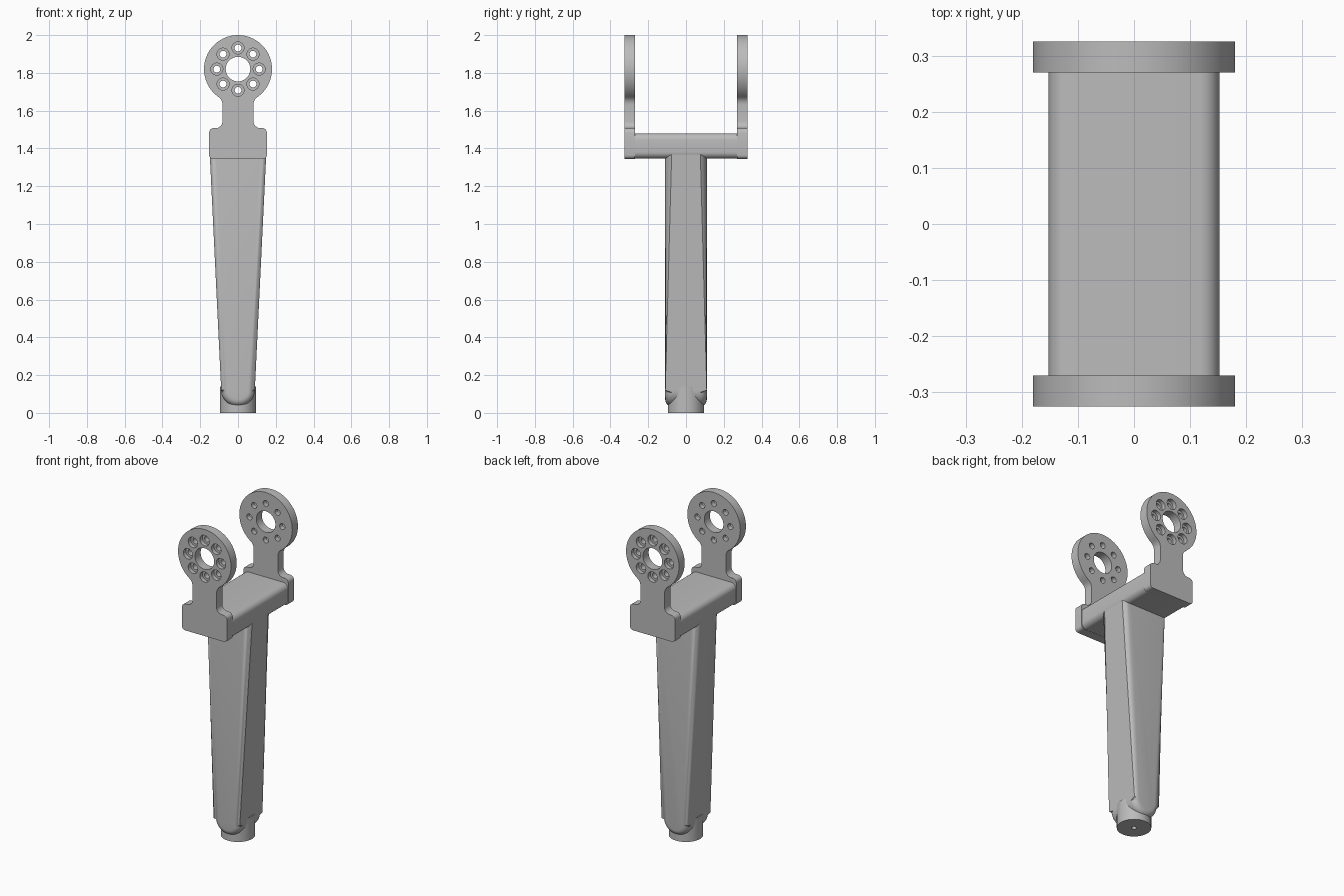
import bpy, bmesh
from math import sin, cos, pi, radians, atan2, sqrt

if "Cube" in bpy.data.objects:
    bpy.data.objects.remove(bpy.data.objects["Cube"])

GREY = (0.5, 0.5, 0.5, 1)
metal = bpy.data.materials.new("plain grey")
metal.use_nodes = True
metal.diffuse_color = GREY
metal.node_tree.nodes["Principled BSDF"].inputs["Base Color"].default_value = GREY


def finish(bm, name):
    bmesh.ops.recalc_face_normals(bm, faces=bm.faces)
    mesh = bpy.data.meshes.new(name)
    bm.to_mesh(mesh)
    bm.free()
    mesh.materials.append(metal)
    obj = bpy.data.objects.new(name, mesh)
    bpy.context.collection.objects.link(obj)
    return obj


def select_only(obj):
    bpy.ops.object.select_all(action="DESELECT")
    obj.select_set(True)
    bpy.context.view_layer.objects.active = obj


def smooth(obj):
    select_only(obj)
    bpy.ops.object.shade_smooth_by_angle(angle=radians(30))


def cut(obj, cutter):
    mod = obj.modifiers.new("holes", "BOOLEAN")
    mod.operation = "DIFFERENCE"
    mod.solver = "EXACT"
    mod.object = cutter
    select_only(obj)
    bpy.ops.object.modifier_apply(modifier=mod.name)


def arc(cx, cz, rx, start, end, steps, rz=None):
    rz = rx if rz is None else rz
    angles = [radians(start + (end - start) * i / steps) for i in range(steps + 1)]
    return [(cx + rx * cos(a), cz + rz * sin(a)) for a in angles]


def mirrored(half):
    """Close a right-hand outline with its reflection in x."""
    return half + [(-x, z) for x, z in reversed(half) if x > 1e-5]


def slab(outline, y0, y1, edge_round=0):
    """Extrude an x-z outline along y, optionally rounding both rims."""
    bm = bmesh.new()
    face = bm.faces.new([bm.verts.new((x, y0, z)) for x, z in outline])
    ret = bmesh.ops.extrude_face_region(bm, geom=[face])
    for v in ret["geom"]:
        if isinstance(v, bmesh.types.BMVert):
            v.co.y = y1
    if edge_round:
        rims = [e for e in bm.edges if abs(e.verts[0].co.y - e.verts[1].co.y) < 1e-6]
        bmesh.ops.bevel(bm, geom=rims, offset=edge_round, segments=6,
                        profile=0.5, affect="EDGES", clamp_overlap=True)
    return bm


def lathe(bm, steps, place, sides=32):
    """Add a capped stepped cylinder; steps are (radius, distance along axis)."""
    rings = [[bm.verts.new(place(r * cos(2 * pi * i / sides), r * sin(2 * pi * i / sides), d))
              for i in range(sides)] for r, d in steps]
    bm.faces.new(rings[0])
    bm.faces.new(rings[-1])
    for a, b in zip(rings, rings[1:]):
        for i in range(sides):
            j = (i + 1) % sides
            bm.faces.new((a[i], a[j], b[j], b[i]))


# Fork plate outline: shoulder, neck and round eye
EYE_Z, EYE_R, NECK, BLEND = 1.82, 0.18, 0.082, 0.05
WIDE, BASE, SHOULDER = 0.153, 1.345, 1.508
bx = NECK + BLEND
bz = EYE_Z - sqrt((EYE_R + BLEND) ** 2 - bx ** 2)
turn = atan2(EYE_Z - bz, bx) * 180 / pi
half = arc(WIDE - 0.02, BASE + 0.02, 0.02, -90, 0, 4)
half += arc(WIDE - 0.025, SHOULDER - 0.025, 0.025, 0, 90, 5)
half += arc(NECK + 0.035, SHOULDER + 0.035, 0.035, 270, 180, 6)
half += arc(bx, bz, BLEND, 180, 180 - turn, 6)
half += arc(0, EYE_Z, EYE_R, -turn, 90, 32)[1:]
plate_outline = mirrored(half)

# Two fork plates with a centre bore and eight counterbored holes
INNER, OUTER = 0.27, 0.325
for side, name in ((-1, "front_fork_plate"), (1, "back_fork_plate")):
    plate = finish(slab(plate_outline, side * INNER, side * OUTER), name)
    bm = bmesh.new()
    lathe(bm, [(0.065, INNER - 0.05), (0.065, OUTER + 0.05)],
          lambda u, v, d: (u, side * d, EYE_Z + v), 48)
    for k in range(8):
        cx, cz = 0.112 * cos(k * pi / 4), EYE_Z + 0.112 * sin(k * pi / 4)
        lathe(bm, [(0.018, INNER - 0.05), (0.018, OUTER - 0.025),
                   (0.032, OUTER - 0.025), (0.032, OUTER + 0.05)],
              lambda u, v, d: (cx + u, side * d, cz + v), 24)
    cutter = finish(bm, "hole_cutter")
    cutter.hide_render = True
    cut(plate, cutter)
    bpy.data.objects.remove(cutter)
    smooth(plate)

# Crossbar with rounded long edges
R, W, LOW, HIGH = 0.035, 0.152, 1.346, 1.48
bar_half = arc(W - R, LOW + R, R, -90, 0, 6) + arc(W - R, HIGH - R, R, 0, 90, 6)
smooth(finish(slab(mirrored(bar_half), -INNER - 0.005, INNER + 0.005), "crossbar"))

# Tapered leg with a rounded toe and softened edges
leg_half = arc(0, 0.12, 0.089, -90, 0, 12, 0.085) + [(0.151, 1.4)]
leg = finish(slab(mirrored(leg_half), -0.11, 0.11, 0.035), "tapered_leg")

# Round foot socket below the leg
bm = bmesh.new()
lathe(bm, [(0.096, 0), (0.096, 0.14)], lambda u, v, d: (u, v, d), 64)
foot = finish(bm, "foot_socket")

# Small blind hole up through the foot
bm = bmesh.new()
lathe(bm, [(0.014, -0.05), (0.014, 0.11)], lambda u, v, d: (u, v, d), 24)
cutter = finish(bm, "foot_hole_cutter")
cutter.hide_render = True
for part in (leg, foot):
    cut(part, cutter)
    smooth(part)
bpy.data.objects.remove(cutter)
